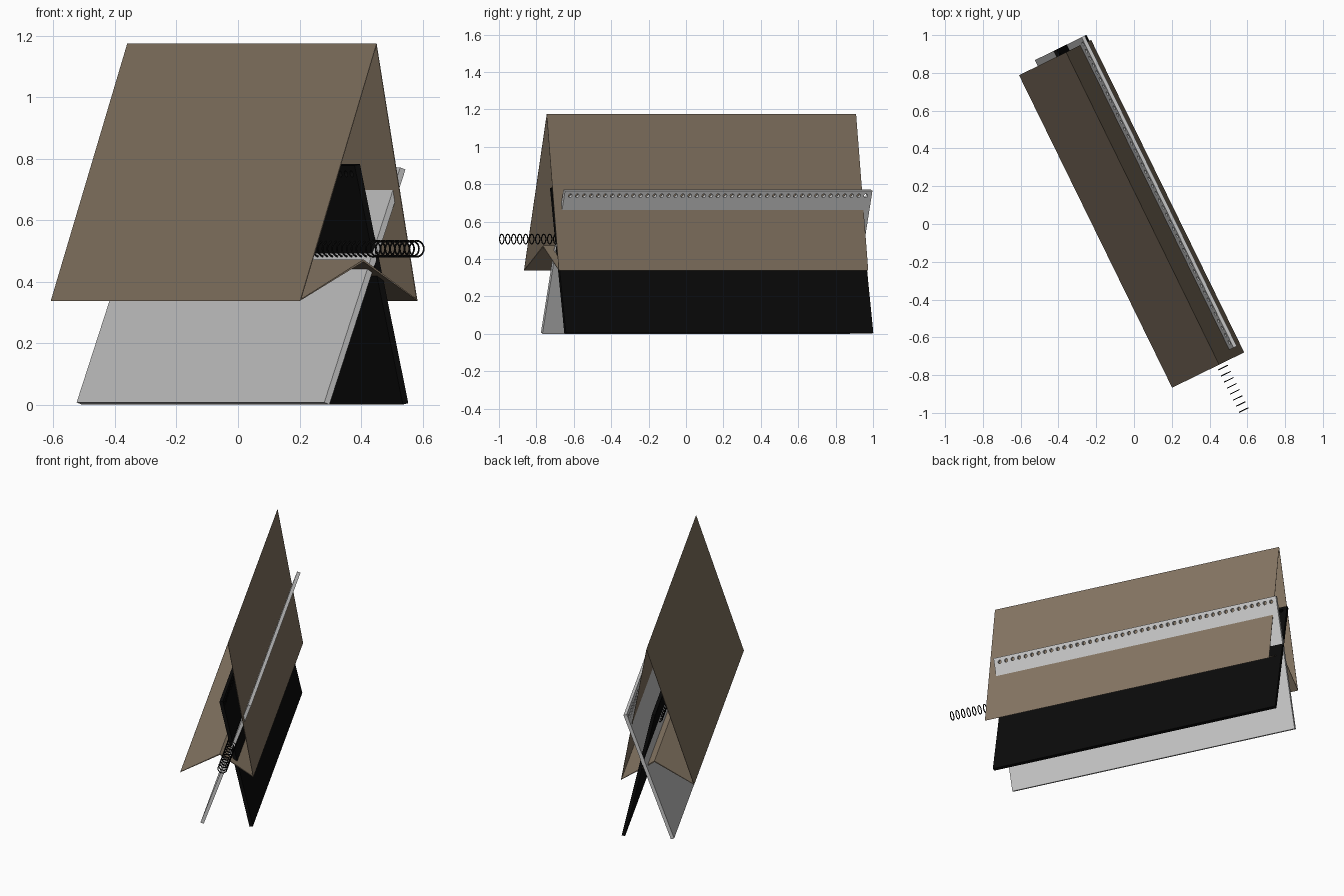
import bpy, bmesh, math
from mathutils import Matrix, Vector

cube = bpy.data.objects.get("Cube")
if cube:
    bpy.data.objects.remove(cube, do_unlink=True)

TURN = math.radians(26.1)          # the whole model is turned about z
PLATE_FRONT, PLATE_BACK = -0.82, 1.01
THICK = 0.02


def material(name, rgb):
    mat = bpy.data.materials.new(name)
    mat.use_nodes = True
    colour = (*rgb, 1)
    mat.diffuse_color = colour
    bsdf = mat.node_tree.nodes["Principled BSDF"]
    bsdf.inputs["Base Color"].default_value = colour
    bsdf.inputs["Roughness"].default_value = 0.8
    return mat


brown = material("brown", (0.235, 0.18, 0.125))
grey = material("light grey", (0.58, 0.58, 0.58))
black = material("black", (0.003, 0.003, 0.003))


def add_object(name, bm, mat):
    mesh = bpy.data.meshes.new(name)
    bm.to_mesh(mesh)
    bm.free()
    mesh.materials.append(mat)
    obj = bpy.data.objects.new(name, mesh)
    obj.rotation_euler.z = TURN
    bpy.context.collection.objects.link(obj)
    return obj


def apply_modifiers(obj):
    bpy.context.view_layer.update()
    graph = bpy.context.evaluated_depsgraph_get()
    mesh = bpy.data.meshes.new_from_object(obj.evaluated_get(graph))
    obj.modifiers.clear()
    obj.data = mesh


# Open-ended cover: a bent sheet with a raised floor fold
def make_cover():
    profile = [(-0.2, 0.338), (0.03, 0.465), (0.225, 0.338), (0.077, 1.175)]
    bm = bmesh.new()
    rows = [[bm.verts.new((x, y, z)) for x, z in profile] for y in (-0.867, 0.975)]
    for i in range(len(profile)):
        j = (i + 1) % len(profile)
        bm.faces.new((rows[0][i], rows[0][j], rows[1][j], rows[1][i]))
    bmesh.ops.recalc_face_normals(bm, faces=bm.faces)
    cover = add_object("cover", bm, brown)
    solid = cover.modifiers.new("sheet", "SOLIDIFY")
    solid.thickness = 0.007
    solid.offset = -1
    apply_modifiers(cover)


# Leaning board with a row of punched holes along its top edge
def make_board(name, bottom, top, mat, holes=43):
    low, high = Vector((bottom[0], 0, bottom[1])), Vector((top[0], 0, top[1]))
    up = (high - low).normalized()
    tilt = math.atan2(up.x, up.z)
    rot = Matrix.Rotation(tilt, 4, "Y")
    mid = (low + high) / 2
    mid.y = (PLATE_FRONT + PLATE_BACK) / 2
    size = (THICK, PLATE_BACK - PLATE_FRONT, (high - low).length)
    bm = bmesh.new()
    bmesh.ops.create_cube(bm, matrix=Matrix.Translation(mid) @ rot @ Matrix.Diagonal((*size, 1)))
    board = add_object(name, bm, mat)

    bm = bmesh.new()
    row = high - up * 0.028
    for i in range(holes):
        row.y = PLATE_FRONT + 0.035 + i * (size[1] - 0.07) / (holes - 1)
        bmesh.ops.create_cone(
            bm, cap_ends=True, segments=12, radius1=0.011, radius2=0.011, depth=0.06,
            matrix=Matrix.Translation(row) @ rot @ Matrix.Rotation(math.pi / 2, 4, "Y"))
    cutter = add_object("hole_cutter", bm, mat)
    cutter.hide_render = True
    cut = board.modifiers.new("holes", "BOOLEAN")
    cut.object = cutter
    cut.solver = "EXACT"
    apply_modifiers(board)
    bpy.data.objects.remove(cutter, do_unlink=True)


# Row of thin binding rings along the line where the boards cross
def make_rings(count=46, pitch=0.0357, radius=0.026, wire=0.003, around=24, sides=6):
    bm = bmesh.new()
    for n in range(count):
        loops = []
        for i in range(around):
            a = math.tau * i / around
            loop = []
            for k in range(sides):
                b = math.tau * k / sides
                r = radius + wire * math.cos(b)
                loop.append(bm.verts.new((0.088 + r * math.cos(a),
                                          -1.14 + n * pitch + wire * math.sin(b),
                                          0.507 + r * math.sin(a))))
            loops.append(loop)
        for i in range(around):
            here, there = loops[i], loops[(i + 1) % around]
            for k in range(sides):
                m = (k + 1) % sides
                bm.faces.new((here[k], here[m], there[m], there[k]))
    bmesh.ops.recalc_face_normals(bm, faces=bm.faces)
    for face in bm.faces:
        face.smooth = True
    add_object("binding_rings", bm, black)


make_cover()
make_board("grey_board", (-0.08, 0.004), (0.195, 0.768), grey)
make_board("black_board", (0.205, 0.003), (0.03, 0.78), black)
make_rings()
